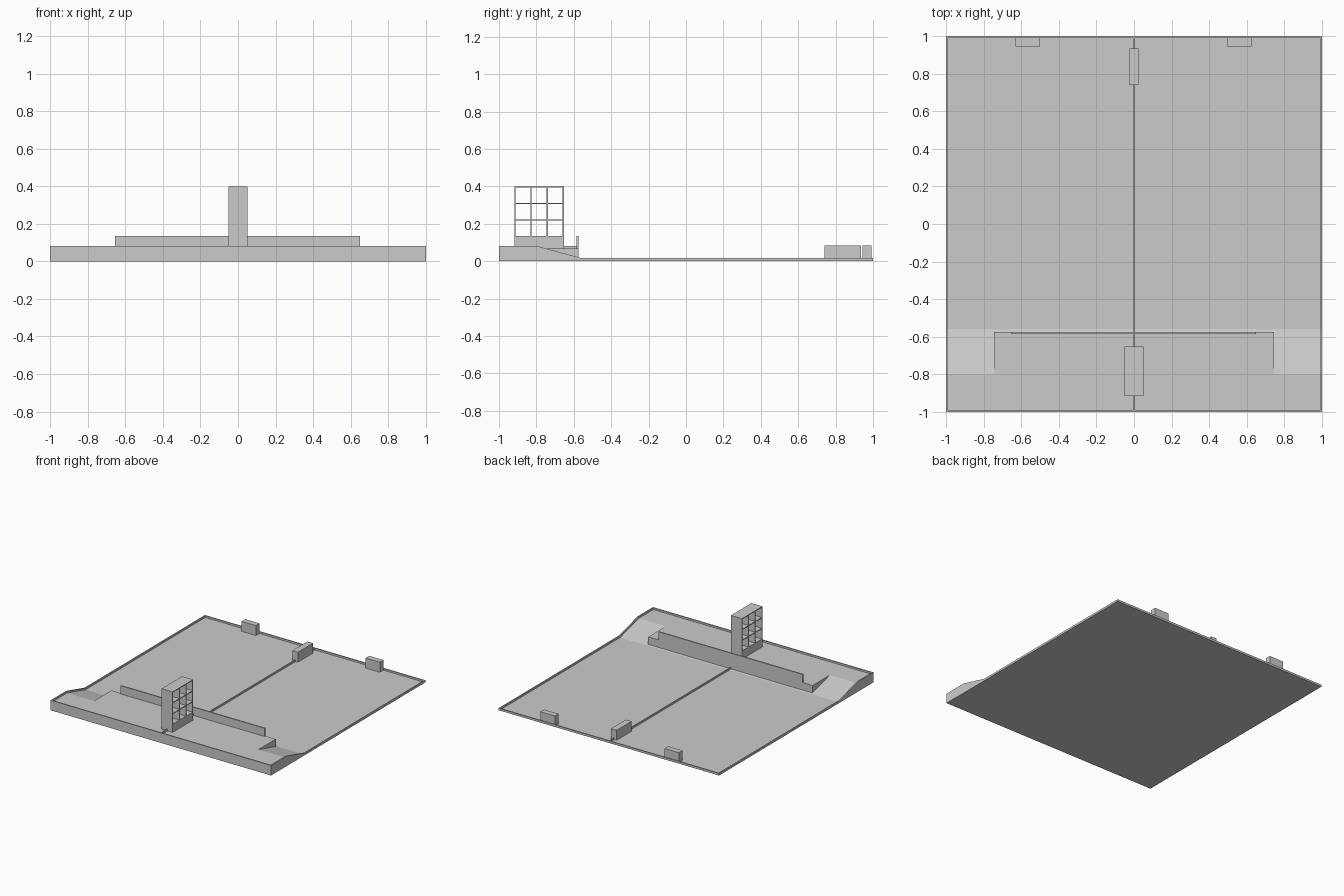
import bpy, bmesh

cube = bpy.data.objects.get("Cube")
if cube:
    bpy.data.objects.remove(cube, do_unlink=True)

GREY = bpy.data.materials.new("plain_grey")
GREY.use_nodes = True
GREY.diffuse_color = (0.6, 0.6, 0.6, 1)
GREY.node_tree.nodes["Principled BSDF"].inputs["Base Color"].default_value = (0.6, 0.6, 0.6, 1)


def finish(name, bm):
    bmesh.ops.recalc_face_normals(bm, faces=bm.faces)
    mesh = bpy.data.meshes.new(name)
    bm.to_mesh(mesh)
    bm.free()
    mesh.materials.append(GREY)
    ob = bpy.data.objects.new(name, mesh)
    bpy.context.scene.collection.objects.link(ob)
    return ob


def slab(name, x0, x1, profile):
    """Side profile of (y, z) points, extruded from x0 to x1."""
    bm = bmesh.new()
    face = bm.faces.new([bm.verts.new((x0, y, z)) for y, z in profile])
    out = bmesh.ops.extrude_face_region(bm, geom=[face])
    moved = [g for g in out["geom"] if isinstance(g, bmesh.types.BMVert)]
    bmesh.ops.translate(bm, verts=moved, vec=(x1 - x0, 0, 0))
    return finish(name, bm)


def box(name, x0, x1, y0, y1, z0, z1):
    return slab(name, x0, x1, [(y0, z0), (y1, z0), (y1, z1), (y0, z1)])


LOW, HIGH, LIP = 0.003, 0.068, 0.014     # ground, terrace, curb rise
RAMP_TOP, RAMP_END, WALL = -0.8, -0.56, -0.575
CURB = 0.99


def ramp_profile(y0, y1, rise):
    return [(y0, 0), (y1, 0), (y1, LOW + rise), (RAMP_END, LOW + rise),
            (RAMP_TOP, HIGH + rise), (y0, HIGH + rise)]


# Ground with ramps down from the front terrace
slab("ground", -CURB, CURB, ramp_profile(-CURB, CURB, 0))

# Curb around the edge
for side, x0, x1 in (("right", -1, -CURB), ("left", CURB, 1)):
    slab(side + "_curb", x0, x1, ramp_profile(-1, 1, LIP))
box("front_curb", -CURB, CURB, -1, -CURB, 0, HIGH + LIP)
box("back_curb", -CURB, CURB, CURB, 1, 0, LOW + LIP)

# Raised terrace and its parapet
box("terrace", -0.745, 0.745, RAMP_TOP, WALL, 0, HIGH)
box("parapet", -0.655, 0.65, WALL - 0.01, WALL + 0.001, 0, 0.135)

# Centre divider, stepping down at the terrace wall
slab("centre_divider", -0.004, 0.004,
     [(-CURB, 0), (CURB, 0), (CURB, LOW + LIP), (WALL, LOW + LIP),
      (WALL, HIGH + LIP), (-CURB, HIGH + LIP)])

# Open-sided tower: solid base, then a lattice of upright panels and shelves
W, Y0, Y1, Z0, Z1, T = 0.05, -0.917, -0.653, 0.135, 0.4, 0.006
box("tower_base", -W, W, Y0, Y1, 0, Z0)
for i in range(4):
    y = Y0 + (Y1 - Y0 - T) * i / 3
    box(f"tower_panel_{i + 1}", -W, W, y, y + T, Z0, Z1)
for i in range(1, 4):
    z = Z0 + (Z1 - Z0) * i / 3
    box(f"tower_shelf_{i}", -W, W, Y0, Y1, z - T, z)

# Small huts along the back
box("centre_hut", -0.025, 0.025, 0.74, 0.935, 0, 0.085)
box("right_hut", -0.63, -0.5, 0.945, 0.992, 0, 0.085)
box("left_hut", 0.495, 0.625, 0.945, 0.992, 0, 0.085)
